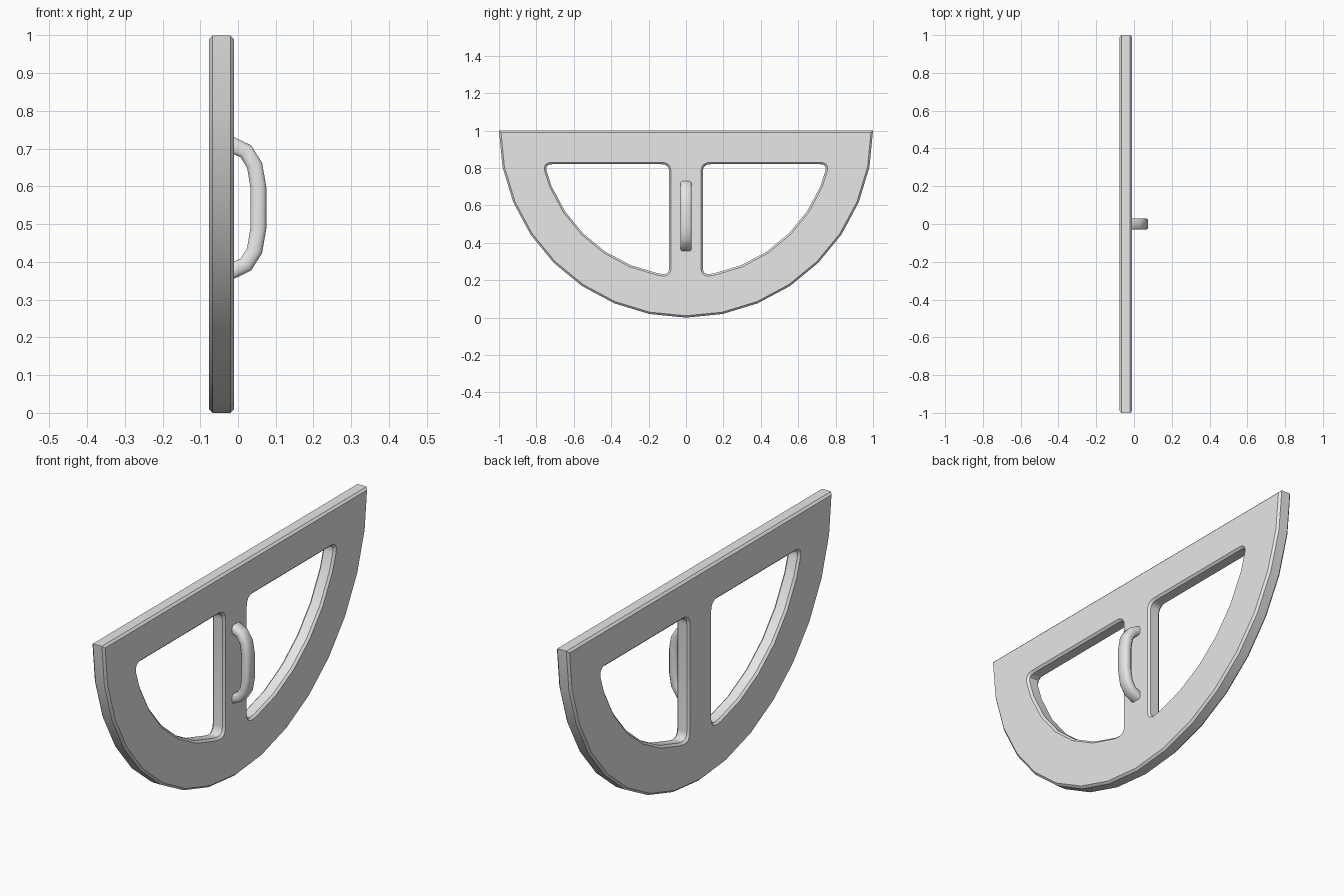
import bpy
import bmesh
from math import cos, sin, pi, asin
from mathutils import Vector

cube = bpy.data.objects.get("Cube")
if cube:
    bpy.data.objects.remove(cube, do_unlink=True)

grey = bpy.data.materials.new("light_grey")
grey.use_nodes = True
colour = (0.8, 0.8, 0.8, 1)
grey.diffuse_color = colour
grey.node_tree.nodes["Principled BSDF"].inputs["Base Color"].default_value = colour


def finish(name, bm, angle):
    bmesh.ops.recalc_face_normals(bm, faces=bm.faces[:])
    mesh = bpy.data.meshes.new(name)
    bm.to_mesh(mesh)
    bm.free()
    mesh.materials.append(grey)
    obj = bpy.data.objects.new(name, mesh)
    bpy.context.collection.objects.link(obj)
    bpy.ops.object.select_all(action='DESELECT')
    obj.select_set(True)
    bpy.context.view_layer.objects.active = obj
    bpy.ops.object.shade_smooth_by_angle(angle=angle)
    return obj


def loft(bm, rings):
    """Join successive closed rings of points with quads."""
    rows = [[bm.verts.new(p) for p in ring] for ring in rings]
    for a, b in zip(rows, rows[1:]):
        for i in range(len(a)):
            j = (i + 1) % len(a)
            bm.faces.new((a[i], a[j], b[j], b[i]))
    return rows


def inset(points, d):
    """Mitred offset of a closed outline towards its left side."""
    result = []
    for i, p in enumerate(points):
        u = (p - points[i - 1]).normalized()
        v = (points[(i + 1) % len(points)] - p).normalized()
        n, m = Vector((-u.y, u.x)), Vector((-v.y, v.x))
        result.append(p + (n + m) * d / (1 + n.dot(m)))
    return result


def rounded(points, corners, d):
    """Replace the listed corners with short curves."""
    result = []
    for i, p in enumerate(points):
        if i not in corners:
            result.append(p)
            continue
        a = p + (points[i - 1] - p).normalized() * d
        b = p + (points[(i + 1) % len(points)] - p).normalized() * d
        for k in range(5):
            t = k / 4
            result.append(a * (1 - t) ** 2 + p * 2 * t * (1 - t) + b * t * t)
    return result


# Half-disc outline and the two mirrored openings, as (y, z)
STEP = pi / 16
outer = [Vector((cos(pi + i * STEP), 1 + sin(pi + i * STEP))) for i in range(17)]

R, POST, TOP = 0.778, 0.09, 0.82
tip = R * cos(asin((1 - TOP) / R))
foot = 1 - (R * R - POST * POST) ** 0.5
hole = [Vector((POST, TOP)), Vector((tip, TOP))]
hole += [Vector((R * cos(i * STEP), 1 - R * sin(i * STEP))) for i in range(2, 8)]
hole.append(Vector((POST, foot)))
hole = rounded(hole, (0, 1, len(hole) - 1), 0.04)
mirrored = [Vector((-p.x, p.y)) for p in reversed(hole)]

# Frame: chamfered walls round every outline, then flat faces
BACK, FACE, BEVEL = -0.077, -0.01, 0.01
bm = bmesh.new()
rims = {BACK: [], FACE: []}
for outline in (outer, hole, mirrored):
    small = inset(outline, BEVEL)
    levels = ((BACK, small), (BACK + BEVEL, outline), (FACE - BEVEL, outline), (FACE, small))
    rows = loft(bm, [[(x, p.x, p.y) for p in pts] for x, pts in levels])
    for x, row in ((BACK, rows[0]), (FACE, rows[-1])):
        rims[x] += [bm.edges.get((row[i - 1], row[i])) for i in range(len(row))]
for x, edges in rims.items():
    bmesh.ops.triangle_fill(bm, edges=edges, use_beauty=True, normal=(1 if x == FACE else -1, 0, 0))
finish("frame", bm, pi / 6)

# Handle: chamfered bar swept along a bowed path, as (x, z)
MID = 0.543
half = [(-0.02, 0.169), (0.021, 0.15), (0.044, 0.113), (0.054, 0.054)]
path = [Vector((x, MID + z)) for x, z in half]
path += [Vector((x, MID - z)) for x, z in reversed(half)]
W, T, C = 0.03, 0.021, 0.009
section = [(W, T - C), (W - C, T), (C - W, T), (-W, T - C),
           (-W, C - T), (C - W, -T), (W - C, -T), (W, C - T)]
rings = []
for i, p in enumerate(path):
    along = (path[min(i + 1, len(path) - 1)] - path[max(i - 1, 0)]).normalized()
    out = Vector((-along.y, along.x))
    rings.append([(p.x + out.x * t, y, p.y + out.y * t) for y, t in section])
bm = bmesh.new()
rows = loft(bm, rings)
for row in (rows[0], rows[-1]):
    bm.faces.new(row)
finish("handle", bm, pi / 3.5)
